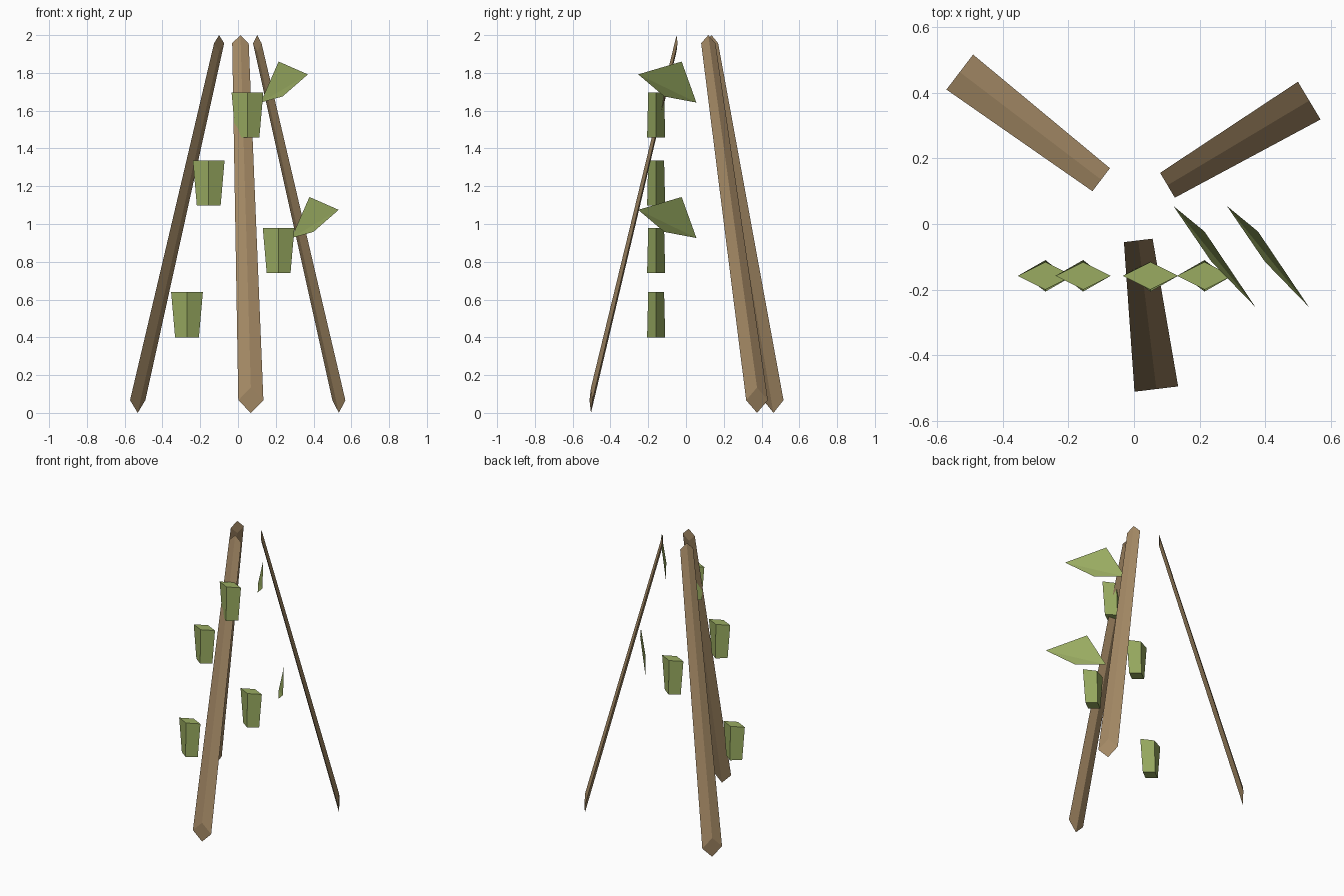
import bpy
from mathutils import Vector

cube = bpy.data.objects.get("Cube")
if cube:
    bpy.data.objects.remove(cube, do_unlink=True)


def make_material(name, rgb):
    mat = bpy.data.materials.new(name)
    mat.use_nodes = True
    mat.diffuse_color = (*rgb, 1)
    mat.node_tree.nodes["Principled BSDF"].inputs["Base Color"].default_value = (*rgb, 1)
    return mat


wood = make_material("light brown wood", (0.37, 0.25, 0.13))
green = make_material("leaf green", (0.32, 0.41, 0.12))


def add_mesh(name, verts, faces, mat):
    mesh = bpy.data.meshes.new(name)
    mesh.from_pydata([tuple(v) for v in verts], [], faces)
    mesh.materials.append(mat)
    obj = bpy.data.objects.new(name, mesh)
    bpy.context.collection.objects.link(obj)
    return obj


def diamond(centre, across, along):
    """Four corners of a diamond with the given half diagonals."""
    return [centre + across, centre + along, centre - across, centre - along]


# Side faces and both caps of a solid joining two diamonds
PRISM = [(i, (i + 1) % 4, (i + 1) % 4 + 4, i + 4) for i in range(4)]
PRISM += [(3, 2, 1, 0), (4, 5, 6, 7)]


def pole(name, foot, head):
    """Leaning square stake with upright diamond ends that taper to the top."""
    foot, head = Vector((*foot, 0.067)), Vector((*head, 1.957))
    lean = head - foot
    side = Vector((lean.y, -lean.x, 0)).normalized()
    up = Vector((0, 0, 1))
    add_mesh(name, diamond(foot, side * 0.067, up * 0.067)
             + diamond(head, side * 0.044, up * 0.043), PRISM, wood)


# Three stakes of the tripod
pole("front_pole", (0.068, -0.503), (0.013, -0.05))
pole("back_right_pole", (-0.531, 0.463), (-0.1, 0.135))
pole("back_left_pole", (0.534, 0.376), (0.102, 0.118))

# Thick hanging leaves, wider at the top
for i, (x, z) in enumerate([(-0.27, 0.4), (-0.155, 1.097), (0.05, 1.457), (0.215, 0.74)]):
    low, high = Vector((x, -0.158, z)), Vector((x, -0.158, z + 0.24))
    add_mesh(f"thick_leaf_{i + 1}",
             diamond(low, Vector((0.063, 0, 0)), Vector((0, 0.048, 0)))
             + diamond(high, Vector((0.084, 0, 0)), Vector((0, 0.042, 0))), PRISM, green)

# Thin kite leaves, folded along the long diagonal
kite = [Vector(p) for p in ((0.37, -0.253, 1.792), (0.215, -0.023, 1.86),
                            (0.12, 0.055, 1.643), (0.236, -0.115, 1.675))]
for i, shift in enumerate([Vector((0, 0, 0)), Vector((0.163, 0, -0.717))]):
    add_mesh(f"kite_leaf_{i + 1}", [p + shift for p in kite],
             [(0, 1, 2), (0, 2, 3)], green)
